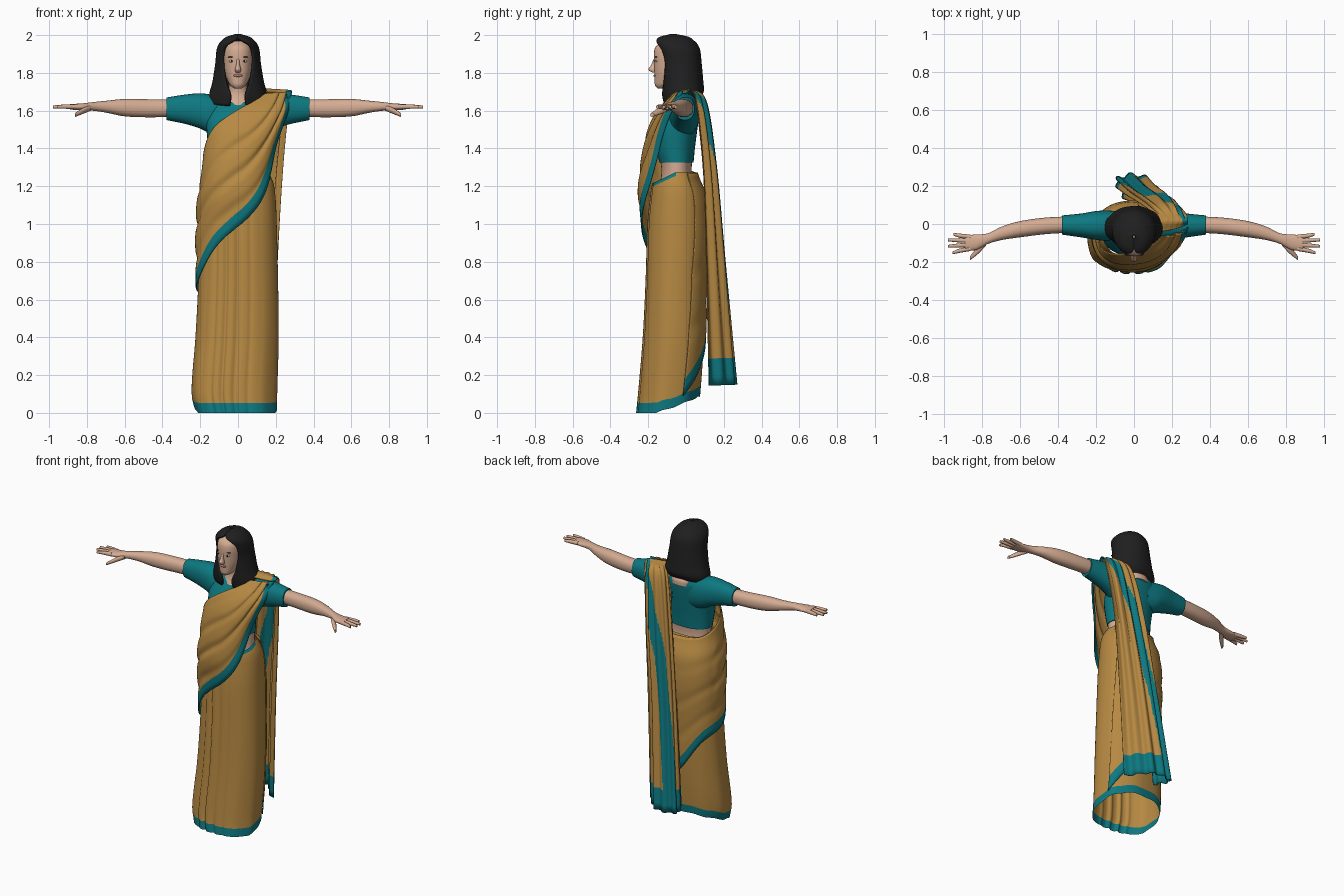
import bpy, bmesh, math
from math import sin, cos, pi, radians

if "Cube" in bpy.data.objects:
    bpy.data.objects.remove(bpy.data.objects["Cube"])


def material(name, rgb):
    m = bpy.data.materials.new(name)
    m.use_nodes = True
    m.diffuse_color = (*rgb, 1)
    m.node_tree.nodes["Principled BSDF"].inputs["Base Color"].default_value = (*rgb, 1)
    return m


GOLD = material("gold cloth", (.47, .25, .055))
TEAL = material("teal cloth", (.004, .19, .22))
SKIN = material("skin", (.66, .41, .29))
HAIR = material("black hair", (.014, .014, .015))
LIPS = material("lips", (.45, .19, .15))
WHITE = material("eye white", (.6, .55, .5))


def sample(rows, k):
    """Smooth interpolation of rows keyed by their first value."""
    k = min(max(k, rows[0][0]), rows[-1][0])
    n = len(rows)
    i = max(j for j in range(n - 1) if rows[j][0] <= k)
    a, b = rows[i], rows[i + 1]
    p, q = rows[max(i - 1, 0)], rows[min(i + 2, n - 1)]
    h = b[0] - a[0]
    t = (k - a[0]) / h
    out = []
    for c in range(1, len(a)):
        ma = (b[c] - p[c]) / (b[0] - p[0]) * h
        mb = (q[c] - a[c]) / (q[0] - a[0]) * h
        d = b[c] - a[c]
        out.append(a[c] + t * (ma + t * (3 * d - 2 * ma - mb + t * (ma + mb - 2 * d))))
    return out


def ellipse(box, t, power=.9):
    """Point on a rounded section; t runs left, front, right, back."""
    def rounded(v):
        return math.copysign(abs(v) ** power, v)
    a, b, c, d = box
    return ((a + b) / 2 + (b - a) / 2 * rounded(cos(t)),
            (c + d) / 2 - (d - c) / 2 * rounded(sin(t)))


def grid(name, pts, mats, rule=None, closed=False, caps=False, thick=0, mirror=False):
    """Skin rows of points into a smooth surface."""
    bm = bmesh.new()
    rows = [[bm.verts.new(p) for p in row] for row in pts]
    n = len(rows[0])
    for i in range(len(rows) - 1):
        for j in range(n if closed else n - 1):
            k = (j + 1) % n
            f = bm.faces.new((rows[i][j], rows[i][k], rows[i + 1][k], rows[i + 1][j]))
            f.smooth = True
            f.material_index = int(rule(i, j)) if rule else 0
    if caps:
        bm.faces.new(rows[0])
        bm.faces.new(rows[-1])
    bmesh.ops.recalc_face_normals(bm, faces=bm.faces)
    mesh = bpy.data.meshes.new(name)
    bm.to_mesh(mesh)
    bm.free()
    for m in mats:
        mesh.materials.append(m)
    ob = bpy.data.objects.new(name, mesh)
    bpy.context.collection.objects.link(ob)
    if mirror:
        ob.modifiers.new("mirror", "MIRROR")
    if thick:
        s = ob.modifiers.new("thickness", "SOLIDIFY")
        s.thickness, s.offset = thick, 0


def loft(name, rows, mat, axis="z", steps=20, sides=32, mirror=False):
    """Closed body through boxes (key, min, max, min, max) along an axis."""
    pts = []
    for i in range(steps + 1):
        k = rows[0][0] + (rows[-1][0] - rows[0][0]) * i / steps
        ring = [ellipse(sample(rows, k), 2 * pi * j / sides) for j in range(sides)]
        pts.append([(u, v, k) if axis == "z" else (k, u, v) for u, v in ring])
    grid(name, pts, [mat], closed=True, caps=True, mirror=mirror)


def ball(name, loc, size, mat, mirror=False):
    rows = [[(loc[0] + size[0] * sin(a) * cos(b), loc[1] + size[1] * sin(a) * sin(b),
              loc[2] + size[2] * cos(a)) for b in (j * pi / 8 for j in range(16))]
            for a in (pi * (i + .1) / 8.2 for i in range(9))]
    grid(name, rows, [mat], closed=True, caps=True, mirror=mirror)


# Torso: bare waist, blouse, neck
loft("waist", [(1.2, -.15, .15, -.14, .04), (1.28, -.142, .148, -.13, .03),
               (1.36, -.145, .147, -.14, .035)], SKIN)
loft("blouse", [(1.325, -.15, .152, -.14, .04), (1.4, -.157, .157, -.16, .047),
                (1.5, -.167, .167, -.165, .06), (1.58, -.17, .17, -.125, .07),
                (1.64, -.15, .15, -.085, .073), (1.675, -.1, .1, -.055, .06)], TEAL)
loft("neck", [(1.622, -.085, .085, -.097, .085), (1.66, -.085, .085, -.077, .08),
              (1.7, -.052, .052, -.07, .04), (1.78, -.05, .05, -.08, .03)], SKIN)

# Arms, mirrored
loft("sleeve", [(.06, -.07, .064, 1.46, 1.675), (.14, -.088, .071, 1.475, 1.685),
                (.2, -.083, .068, 1.505, 1.692), (.28, -.07, .055, 1.53, 1.685),
                (.378, -.056, .045, 1.55, 1.67)], TEAL, "x", mirror=True)
loft("arm", [(.3, -.045, .04, 1.57, 1.66), (.45, -.052, .035, 1.565, 1.66),
             (.6, -.07, .015, 1.57, 1.662), (.7, -.085, -.015, 1.59, 1.652),
             (.77, -.105, -.05, 1.6, 1.645), (.83, -.137, -.055, 1.602, 1.638),
             (.89, -.14, -.06, 1.606, 1.635)], SKIN, "x", mirror=True)
for finger, y, tip, spread in (("index", -.13, .955, -.022), ("middle", -.109, .98, -.008),
                               ("ring", -.088, .98, .004), ("little", -.068, .95, .014)):
    loft(finger + "_finger", [(.86, y - .012, y + .012, 1.608, 1.634),
                              (.92, y + spread / 2 - .011, y + spread / 2 + .011, 1.61, 1.633),
                              (tip, y + spread - .007, y + spread + .007, 1.612, 1.628)],
         SKIN, "x", 6, 10, True)
loft("thumb", [(.78, -.115, -.08, 1.6, 1.63), (.82, -.157, -.115, 1.583, 1.615),
               (.862, -.19, -.168, 1.567, 1.588)], SKIN, "x", 8, 12, True)

# Head and face
loft("head", [(1.718, -.02, .02, -.15, -.08), (1.73, -.038, .038, -.163, -.06),
              (1.76, -.056, .056, -.166, 0), (1.8, -.07, .07, -.167, .02),
              (1.85, -.077, .077, -.169, .04), (1.9, -.078, .078, -.17, .04),
              (1.94, -.07, .07, -.16, .03), (1.97, -.045, .045, -.12, 0)], SKIN)
loft("nose", [(1.802, -.012, .012, -.178, -.15), (1.815, -.017, .017, -.199, -.15),
              (1.84, -.01, .01, -.186, -.15), (1.875, -.008, .008, -.17, -.15)],
     SKIN, steps=8, sides=16)
ball("eye", (.033, -.154, 1.862), (.015, .01, .007), WHITE, True)
ball("iris", (.033, -.161, 1.862), (.006, .005, .006), HAIR, True)
ball("eyebrow", (.034, -.158, 1.884), (.02, .008, .003), HAIR, True)
ball("lips", (0, -.163, 1.786), (.024, .009, .008), LIPS)

# Hair: a shell open around the face; last value is half the opening
hair_rows = [(1.625, .148, -.11, .065, .042), (1.68, .146, -.122, .087, .036),
             (1.75, .13, -.125, .085, .06), (1.85, .114, -.132, .076, .075),
             (1.92, .107, -.15, .068, .071), (1.948, .097, -.161, .055, .056),
             (1.964, .084, -.16, .04, .034), (1.985, .058, -.135, .01, .002),
             (2.0, .008, -.075, -.06, .0003)]
hair = []
for i in range(41):
    base = 1.625 + .375 * sin(i / 40 * pi / 2)
    rx, front, back, gap = sample(hair_rows, base)
    g = math.asin(min(max(gap, 0) / rx, 1))
    ring = []
    for j in range(49):
        a = g + (2 * pi - 2 * g) * j / 48
        wave = 1 + .012 * sin(9 * a) * (2 - base) / .4
        z = base + .02 * (1 - cos(a)) * max(0, 1 - i / 8)
        ring.append((rx * sin(a) * wave,
                     (front + back) / 2 - (back - front) / 2 * cos(a) * wave, z))
    hair.append(ring)
grid("hair", hair, [HAIR], thick=.014)

# Skirt with front pleats, rising hem, border and sloping waistband
skirt_rows = [(0, -.222, .205, -.265, .06), (.1, -.245, .207, -.255, .075),
              (.4, -.225, .215, -.23, .095), (.7, -.21, .212, -.215, .1),
              (1.0, -.205, .205, -.205, .11), (1.15, -.195, .198, -.19, .098),
              (1.22, -.175, .187, -.178, .075), (1.275, -.153, .162, -.15, .045)]
SIDES = 180
heights = [0, .027, .055] + [.055 + 1.2 * i / 32 for i in range(1, 33)] + [1.275]
skirt = []
for h in heights:
    ring = []
    for j in range(SIDES):
        t = 2 * pi * j / SIDES
        hem = max(0, .02 - .068 * sin(t) + .003 * sin(9 * t))
        waist = 1.275 - .06 * max(0, sin(t))
        z = hem + h * (waist - hem) / 1.275
        x, y = ellipse(sample(skirt_rows, z), t)
        window = math.exp(-((t - radians(100)) / .42) ** 2)
        ripple = .012 * max(0, 1 - z) * sin(8 * t)
        fold = 1 - .09 * window * abs(sin(11 * t)) ** 6 + ripple * (1 - window)
        ring.append((x * fold, -.07 + (y + .07) * fold, z))
    skirt.append(ring)
grid("skirt", skirt, [GOLD, TEAL],
     lambda i, j: i < 2 or (i == len(heights) - 2 and j < SIDES // 3), closed=True)

# Drape: stations of (upper angle, upper height, lower angle, lower height)
drape_rows = [(0, -.23, .207, -.26, .07), (.1, -.258, .21, -.25, .083),
              (.4, -.235, .218, -.237, .103), (.7, -.22, .217, -.227, .108),
              (1.0, -.215, .212, -.235, .118), (1.15, -.206, .205, -.247, .106),
              (1.27, -.188, .2, -.238, .06), (1.4, -.18, .212, -.218, .052),
              (1.5, -.175, .24, -.195, .06), (1.6, -.17, .272, -.148, .06),
              (1.7, -.17, .287, -.06, .05)]
stations = [(0, 70, 1.69, 10, 1.705), (1, 80, 1.66, 17, 1.52), (2, 95, 1.62, 29, 1.3),
            (3, 115, 1.57, 54, 1.13), (4, 135, 1.52, 90, .985), (5, 153, 1.46, 120, .88),
            (6, 180, 1.36, 165, .7), (7, 225, 1.285, 225, .59), (8, 270, 1.27, 270, .37),
            (9, 305, 1.27, 312, .19), (10, 322, 1.27, 338, .09)]
drape = []
for i in range(101):
    s = i / 10
    ua, uz, la, lz = sample(stations, s)
    edge = 1 - (.08 + .03 * max(0, s - 6) / 4) / (abs(uz - lz) + .2)
    row = []
    for w in [edge * j / 40 for j in range(41)] + [(1 + edge) / 2, 1]:
        t, z = radians(ua + (la - ua) * w), uz + (lz - uz) * w
        x, y = ellipse(sample(drape_rows, z), t)
        depth = .008 if s < 6.5 else .003
        crease = depth * sin(pi * w) * (1 - 2 * abs(sin(w * 12 + .25 * s)) ** 6 * w ** .3)
        row.append((x + crease * cos(t), y - crease * sin(t), z))
    drape.append(row)
grid("front_drape", drape, [GOLD, TEAL], lambda i, j: j >= 40, thick=.006)

# Hanging end: four plan points from inner to outer edge, then height
fall_rows = [(0, .13, -.04, .17, -.035, .23, -.02, .28, 0, 1.69),
             (1, .11, .015, .17, .025, .23, .025, .282, .025, 1.705),
             (2, .09, .05, .1, .09, .2, .1, .268, .05, 1.64),
             (3, .05, .09, .04, .135, .16, .15, .232, .085, 1.3),
             (4, 0, .115, -.02, .175, .1, .195, .202, .1, .8),
             (5, -.045, .13, -.09, .235, .05, .25, .175, .115, .145)]
fall = []
for i in range(71):
    s = i / 14
    *plan, z = sample(fall_rows, s)
    line = [(k, plan[2 * k], plan[2 * k + 1]) for k in range(4)]
    row = []
    for j in range(91):
        u = 3 * j / 90
        x, y = sample(line, u)
        flip = 1 if j < 90 else -1
        x2, y2 = sample(line, u + .01 * flip)
        dx, dy = (x2 - x) * flip, (y2 - y) * flip
        size = math.hypot(dx, dy) or 1
        pleat = .011 * min(1, s / 3) * sin(u * 13)
        row.append((x - dy / size * pleat, y + dx / size * pleat, z + .01 * (1 - u / 3)))
    fall.append(row)

# The border leaves the outer edge at the shoulder and crosses the folds
band = [(0, 2.75), (1, 2.7), (2, 2.3), (3, 1.7), (4, 1.4), (5, 1.2)]
grid("hanging_end", fall, [GOLD, TEAL],
     lambda i, j: fall[i][0][2] < .31 or abs(j / 30 - sample(band, i / 14)[0]) < .3,
     thick=.005)
